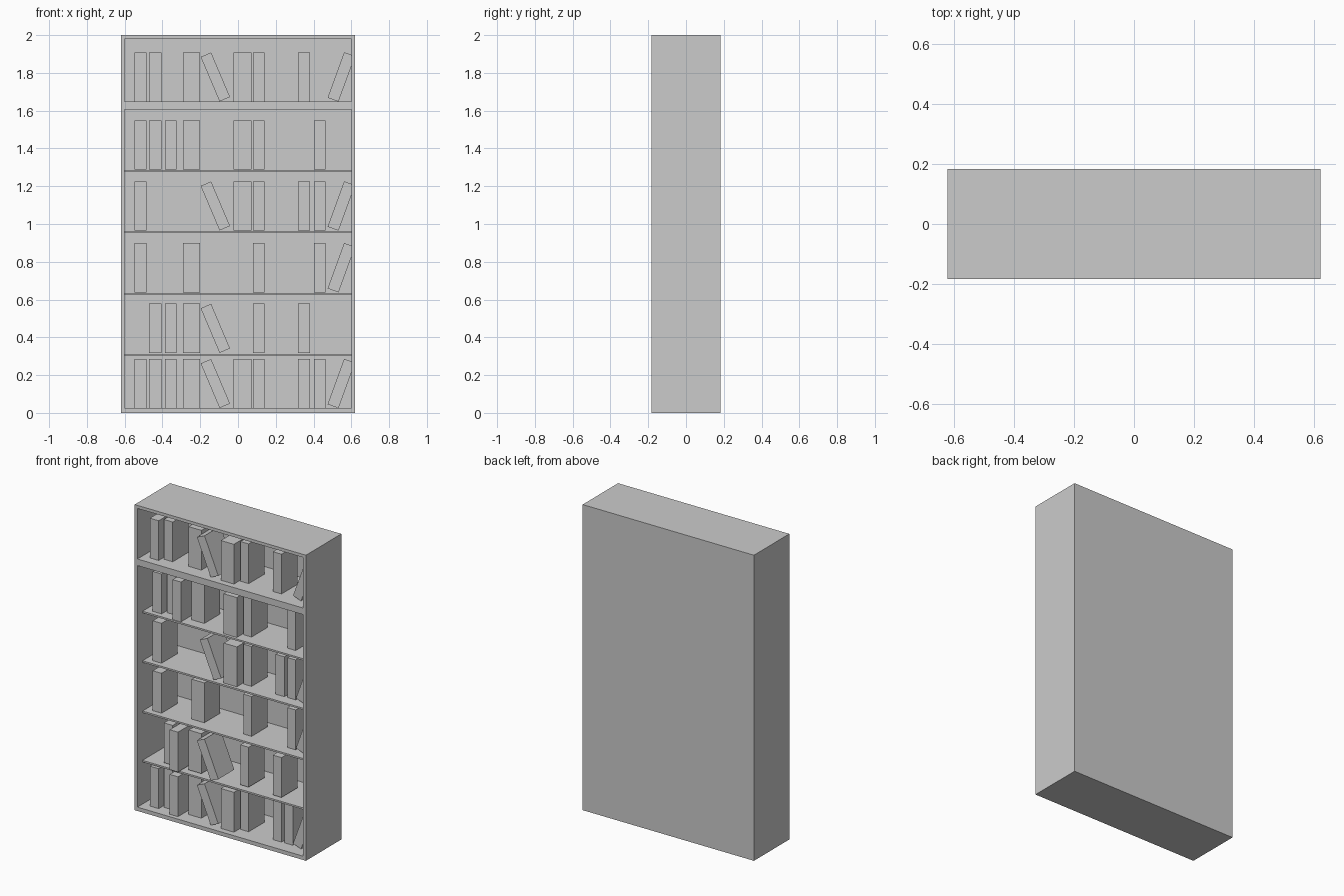
import bpy
import math

if "Cube" in bpy.data.objects:
    bpy.data.objects.remove(bpy.data.objects["Cube"])

W, D, H = 0.62, 0.183, 2.0      # half width, half depth, height
IN = 0.60                       # inner half width
BACK = 0.163                    # front of the back panel
BOOK_H, BOOK_D = 0.261, 0.165


def box(name, x0, x1, y0, y1, z0, z1, lean=0.0):
    """Box between two corners, optionally leaning about the y axis."""
    bpy.ops.mesh.primitive_cube_add(
        size=1, location=((x0 + x1) / 2, (y0 + y1) / 2, (z0 + z1) / 2))
    ob = bpy.context.object
    ob.name = name
    ob.scale = (x1 - x0, y1 - y0, z1 - z0)
    ob.rotation_euler.y = math.radians(lean)
    return ob


# Case
box("left_side", -W, -IN, -D, D, 0, H)
box("right_side", IN, W, -D, D, 0, H)
box("top_panel", -IN, IN, -D, D, 1.98, H)
box("bottom_panel", -IN, IN, -D, D, 0, 0.025)
box("back_panel", -IN, IN, BACK, D, 0.025, 1.98)

# Thick fixed shelf, flush with the front, and thin recessed shelves
box("fixed_shelf", -IN, IN, -D, BACK, 1.606, 1.649)
for top in (1.287, 0.963, 0.634, 0.311):
    box("thin_shelf", -IN, IN, -0.13, BACK, top - 0.011, top)

# Book columns: centre x, width, setback from the front, lean in degrees
columns = {
    1: (-0.517, 0.064, 0.055, 0),
    2: (-0.438, 0.064, 0.088, 0),
    3: (-0.356, 0.060, 0.028, 0),
    4: (-0.246, 0.092, 0.090, 0),
    5: (-0.120, 0.060, 0.040, -23),
    6: (0.023, 0.095, 0.040, 0),
    7: (0.109, 0.060, 0.095, 0),
    8: (0.350, 0.063, 0.088, 0),
    9: (0.432, 0.060, 0.090, 0),
    10: (0.547, 0.061, 0.075, 20),
}

# Book rows: base height, extra setback, columns that hold a book
rows = [
    (1.648, 0.00, (1, 2, 4, 5, 6, 7, 8, 10)),
    (1.288, 0.03, (1, 2, 3, 4, 6, 7, 9)),
    (0.965, 0.03, (1, 5, 6, 7, 8, 9, 10)),
    (0.638, 0.03, (1, 4, 7, 9, 10)),
    (0.317, 0.00, (2, 3, 4, 5, 7, 8)),
    (0.025, 0.00, (1, 2, 3, 4, 5, 6, 7, 8, 9, 10)),
]
for base, extra, filled in rows:
    for c in filled:
        x, w, setback, lean = columns[c]
        y = -D + setback + extra
        h = BOOK_H if lean == 0 else 0.256
        z = base + 0.1305 - h / 2
        box("leaning_book" if lean else "book",
            x - w / 2, x + w / 2, y, y + BOOK_D, z, z + h, lean)
